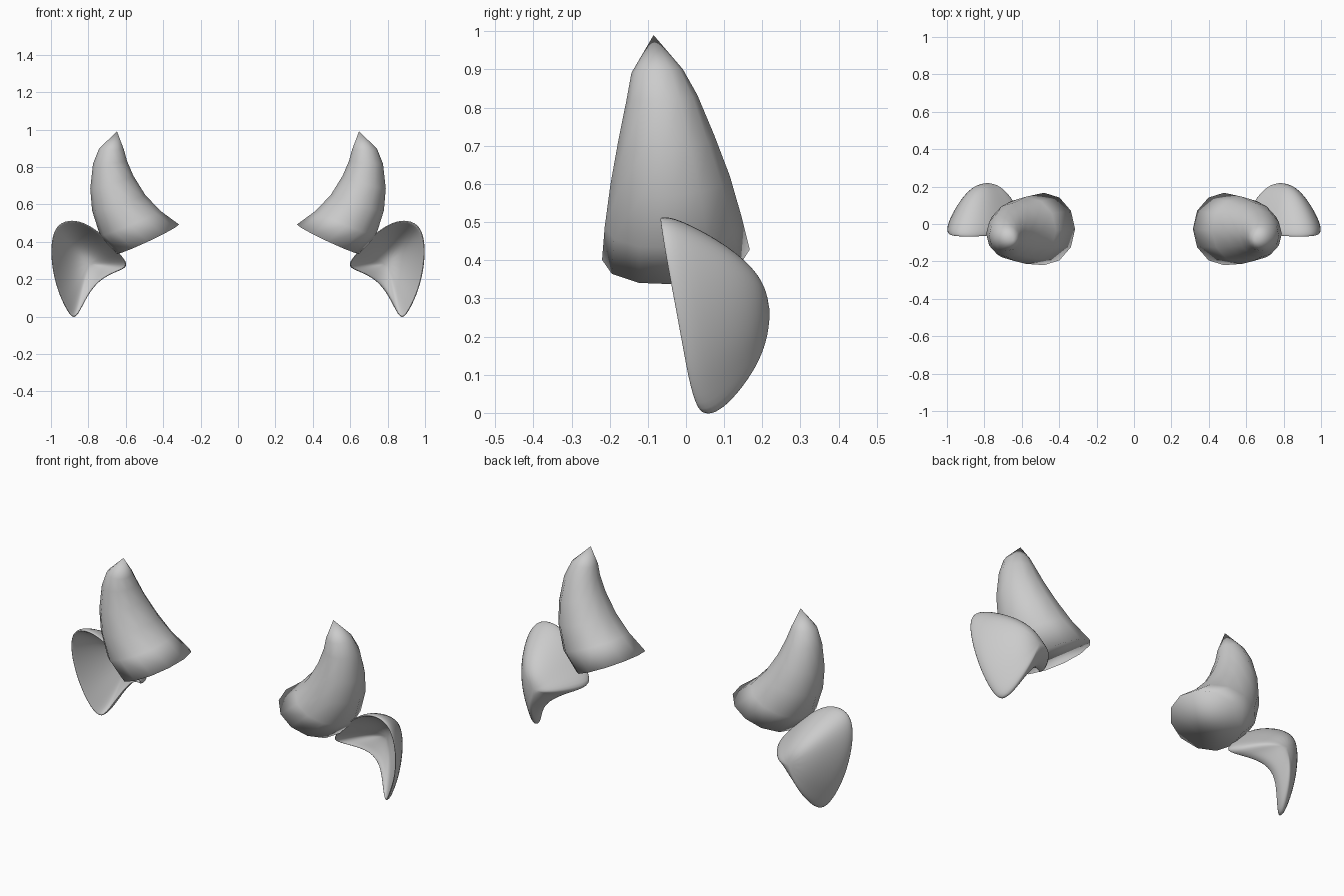
import bpy, bmesh, math
from mathutils import Vector

if "Cube" in bpy.data.objects:
    bpy.data.objects.remove(bpy.data.objects["Cube"])

grey = bpy.data.materials.new("plain grey")
grey.diffuse_color = (0.6, 0.6, 0.6, 1)
grey.use_nodes = True
grey.node_tree.nodes["Principled BSDF"].inputs["Base Color"].default_value = grey.diffuse_color


def make(name, verts, faces, side):
    """Mesh object on one side (side = 1 or -1), smooth shaded."""
    me = bpy.data.meshes.new(name)
    me.from_pydata([(x * side, y, z) for x, y, z in verts], [], faces)
    bm = bmesh.new()
    bm.from_mesh(me)
    bmesh.ops.recalc_face_normals(bm, faces=bm.faces)
    bm.to_mesh(me)
    bm.free()
    for p in me.polygons:
        p.use_smooth = True
    me.materials.append(grey)
    ob = bpy.data.objects.new(name, me)
    bpy.context.collection.objects.link(ob)
    return ob


# Horn rings: inner (x, z), outer (x, z), front y, back y
RINGS = [
    ((.315, .492), (.647, .337), -.22, .167),
    ((.417, .567), (.738, .433), -.213, .146),
    ((.497, .652), (.78, .567), -.198, .115),
    ((.56, .754), (.79, .684), -.178, .074),
    ((.594, .834), (.775, .818), -.156, .03),
    ((.61, .893), (.743, .898), -.143, -.008),
]
TIP = (.647, -.085, .99)
SIDES = 12
TILT = .07                                  # rings dip slightly to the front


def horn(name, side):
    verts, faces = [], []
    for (xi, zi), (xo, zo), yf, yb in RINGS:
        for k in range(SIDES):
            a = 2 * math.pi * k / SIDES
            u = .5 + .5 * math.cos(a)
            dy = (yb - yf) / 2 * math.sin(a)
            verts.append((xi + (xo - xi) * u, (yf + yb) / 2 + dy,
                          zi + (zo - zi) * u + TILT * dy))
    n = len(RINGS)
    verts.append(TIP)
    for r in range(n - 1):
        for k in range(SIDES):
            j = (k + 1) % SIDES
            faces.append((r * SIDES + k, r * SIDES + j,
                          (r + 1) * SIDES + j, (r + 1) * SIDES + k))
    for k in range(SIDES):
        faces.append(((n - 1) * SIDES + k, (n - 1) * SIDES + (k + 1) % SIDES, n * SIDES))
    faces.append(tuple(range(SIDES)))       # flat base cap
    make(name, verts, faces, side)


# Ear rim, starting at the inner tip and running over the top to the bottom tip
RIM = [
    (.567, -.012, .268), (.645, -.04, .355), (.722, -.062, .44), (.808, -.072, .502),
    (.89, -.074, .524), (.967, -.072, .502), (1.003, -.06, .42), (1.003, -.035, .285),
    (.971, -.01, .142), (.922, .01, .035), (.877, .04, -.03), (.836, .075, .045),
    (.79, .12, .135), (.73, .115, .2), (.65, .05, .24),
]
BACK = Vector((.785, .222, .27))            # peak of the outer shell
CUP = Vector((.80, .172, .285))             # deepest point of the hollow
SCALES = (.3, .55, .8, 1)


def shell(centre, power, size, shift):
    """Dome rings running from the centre point out to the rim."""
    rings = [tuple(centre)]
    for t in SCALES:
        for p in RIM:
            d = Vector(p) - centre
            s = t * size
            rings.append((centre.x + d.x * s, centre.y + (d.y + shift) * t ** power,
                          centre.z + d.z * s))
    return rings


def ear(name, side):
    m = len(RIM)
    verts, faces = [], []
    for centre, power, size, shift in ((BACK, 2.2, 1, .035), (CUP, 2, .92, .02)):
        o = len(verts)
        verts += shell(centre, power, size, shift)
        for k in range(m):
            j = (k + 1) % m
            faces.append((o, o + 1 + k, o + 1 + j))
            for r in range(len(SCALES) - 1):
                a, b = o + 1 + r * m, o + 1 + (r + 1) * m
                faces.append((a + k, b + k, b + j, a + j))
    # rounded lip joining both shells
    full = len(verts)
    outer, inner = full // 2 - m, full - m
    for p in RIM:
        d = Vector(p) - CUP
        verts.append((CUP.x + d.x * .975, p[1] - .004, CUP.z + d.z * .975))
    for a, b in ((outer, full), (full, inner)):
        for k in range(m):
            j = (k + 1) % m
            faces.append((a + k, b + k, b + j, a + j))
    ob = make(name, verts, faces, side)
    soft = ob.modifiers.new("soft", 'SUBSURF')
    soft.levels = soft.render_levels = 2


for label, side in (("right", 1), ("left", -1)):
    horn(label + "_horn", side)
    ear(label + "_ear", side)
